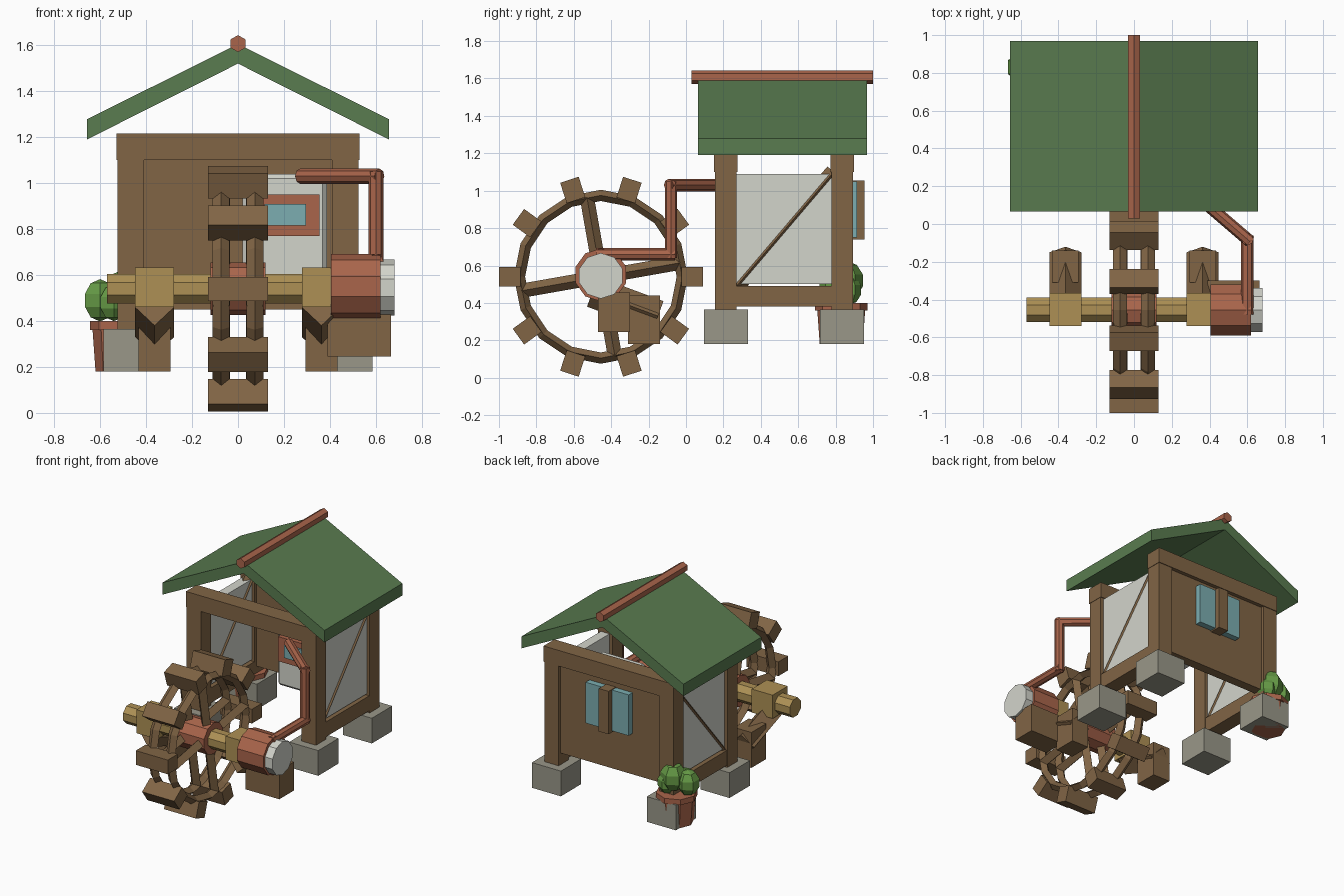
import bpy, bmesh
from math import pi, radians, cos, sin
from mathutils import Vector, Matrix

if "Cube" in bpy.data.objects:
    bpy.data.objects.remove(bpy.data.objects["Cube"])


def mat(name, r, g, b):
    m = bpy.data.materials.new(name)
    m.diffuse_color = (r, g, b, 1)
    m.use_nodes = True
    m.node_tree.nodes["Principled BSDF"].inputs["Base Color"].default_value = m.diffuse_color
    return m


WOOD = mat("wood", 0.22, 0.13, 0.06)
BRASS = mat("pale_wood", 0.42, 0.28, 0.09)
RED = mat("terracotta", 0.40, 0.13, 0.07)
GREEN = mat("roof_green", 0.10, 0.20, 0.08)
LEAF = mat("leaf_green", 0.13, 0.32, 0.06)
GLASS = mat("glass", 0.20, 0.42, 0.44)
WHITE = mat("plaster", 0.65, 0.66, 0.60)
STONE = mat("stone", 0.32, 0.31, 0.25)


def finish(name, bm, m):
    bmesh.ops.recalc_face_normals(bm, faces=bm.faces[:])
    me = bpy.data.meshes.new(name)
    bm.to_mesh(me)
    bm.free()
    me.materials.append(m)
    ob = bpy.data.objects.new(name, me)
    bpy.context.collection.objects.link(ob)
    return ob


def box(name, x, y, z, m, bevel=0, pre=None):
    """Box from three (min, max) ranges; pre is an optional extra transform."""
    bm = bmesh.new()
    c = [(a + b) / 2 for a, b in (x, y, z)]
    s = [b - a for a, b in (x, y, z)]
    bmesh.ops.create_cube(bm, size=1, matrix=Matrix.Translation(c) @ Matrix.Diagonal((*s, 1)))
    if bevel:
        bmesh.ops.bevel(bm, geom=bm.edges[:], offset=bevel, segments=1, affect='EDGES')
    if pre:
        bm.transform(pre)
    return finish(name, bm, m)


def rod(name, a, b, r, n, m, r2=None, spin=0):
    """n-sided cylinder or cone from point a to point b."""
    a, b = Vector(a), Vector(b)
    d = b - a
    bm = bmesh.new()
    rot = d.to_track_quat('Z', 'Y').to_matrix().to_4x4()
    bmesh.ops.create_cone(bm, cap_ends=True, segments=n, radius1=r, radius2=r2 or r, depth=d.length,
                          matrix=Matrix.Translation((a + b) / 2) @ rot @ Matrix.Rotation(spin, 4, 'Z'))
    return finish(name, bm, m)


# --- hut frame: feet, posts, beams, side panels with braces
for sx in (-1, 1):
    px = sx * 0.467
    for py in (0.213, 0.835):
        box("stone_foot", (px - .118, px + .118), (py - .118, py + .118), (.18, .365), STONE)
        box("corner_post", (px - .058, px + .058), (py - .058, py + .058), (.365, 1.15), WOOD)
    box("side_sill", (px - .055, px + .055), (.157, .893), (.38, .49), WOOD)
    box("side_panel", (px - .035, px + .035), (.27, .78), (.50, 1.09), WHITE)
    rod("side_brace", (px, .27, .49), (px, .79, 1.10), .045, 4, WOOD)
for py in (0.213, 0.835):
    box("top_beam", (-.528, .528), (py - .063, py + .063), (1.10, 1.215), WOOD)

# --- back wall with window
box("back_wall", (-.42, .42), (.80, .87), (.45, 1.11), WOOD)
box("back_window", (-.175, .175), (.86, .915), (.75, 1.05), GLASS)
box("window_mullion", (-.04, .04), (.86, .955), (.74, 1.055), WOOD)

# --- gable roof from a profile, and its ridge cap
bm = bmesh.new()
prof = [(-.657, 1.19), (0, 1.52), (.657, 1.19), (.657, 1.278), (0, 1.605), (-.657, 1.278)]
f0 = [bm.verts.new((x, .065, z)) for x, z in prof]
f1 = [bm.verts.new((x, .968, z)) for x, z in prof]
for i in range(6):
    j = (i + 1) % 6
    bm.faces.new((f0[i], f0[j], f1[j], f1[i]))
for f in (f0, f1):
    for idx in ((0, 1, 4, 5), (1, 2, 3, 4)):
        bm.faces.new([f[i] for i in idx])
finish("roof", bm, GREEN)
rod("ridge_cap", (0, .03, 1.607), (0, 1.0, 1.607), .037, 6, RED)

# --- cabinet inside the hut
box("tank", (.02, .387), (.42, .75), (.57, 1.04), WHITE, bevel=.02)
box("tank_frame", (.055, .355), (.385, .43), (.77, .95), RED)
box("tank_gauge", (.115, .295), (.37, .40), (.815, .91), GLASS)

# --- potted plant at the back left corner
rod("plant_pot", (-.505, .83, .18), (-.505, .83, .39), .115, 8, RED, r2=.13)
rod("pot_rim", (-.505, .83, .36), (-.505, .83, .40), .14, 8, RED)
for x, y, z, r in ((-.60, .83, .49, .08), (-.50, .86, .52, .09), (-.46, .87, .47, .07),
                   (-.54, .78, .48, .07)):
    bm = bmesh.new()
    bmesh.ops.create_uvsphere(bm, u_segments=6, v_segments=5, radius=r,
                              matrix=Matrix.Translation((x, y, z)) @ Matrix.Diagonal((1, 1, 1.15, 1)))
    finish("plant_leaf", bm, LEAF)

# --- water wheel
CY, CZ = -.455, .54
wheel = Matrix.Translation((0, CY, CZ))
for i in range(10):
    box("paddle", (-.13, .13), (.43, .545), (-.052, .052), WOOD,
        pre=wheel @ Matrix.Rotation(i * pi / 5, 4, 'X'))
for x in (-.073, .073):
    # ring with diamond cross-section
    bm = bmesh.new()
    n = 16
    rows = []
    for i in range(n):
        a = 2 * pi * i / n
        rows.append([bm.verts.new((x + dx, CY + (.435 + dr) * cos(a), CZ + (.435 + dr) * sin(a)))
                     for dx, dr in ((.037, 0), (0, .03), (-.037, 0), (0, -.03))])
    for i in range(n):
        p, q = rows[i], rows[(i + 1) % n]
        for k in range(4):
            l = (k + 1) % 4
            bm.faces.new((p[k], p[l], q[l], q[k]))
    finish("wheel_ring", bm, WOOD)
    for k in range(4):
        a = radians(10 + 90 * k)
        rod("spoke", (x, CY + .08 * cos(a), CZ + .08 * sin(a)),
            (x, CY + .43 * cos(a), CZ + .43 * sin(a)), .038, 4, WOOD)
rod("wheel_hub", (-.12, CY, CZ), (.12, CY, CZ), .115, 10, RED)
rod("axle", (-.57, CY, CZ), (.60, CY, CZ), .07, 8, BRASS, spin=pi / 8)

# --- bearings and their supports
for sx in (-1, 1):
    x = sx * .363
    box("bearing", (x - .085, x + .085), (-.54, -.365), (.46, .632), BRASS)
    box("support_post", (x - .07, x + .07), (-.31, -.14), (.18, .44), WOOD)
    rod("support_strut", (x, -.50, .46), (x, -.15, .33), .085, 4, WOOD)

# --- generator on the axle end
rod("generator", (.405, CY, .55), (.62, CY, .55), .142, 10, RED)
rod("generator_cap", (.61, CY, .545), (.68, CY, .545), .122, 10, WHITE)
box("generator_base", (.39, .665), (-.47, -.30), (.245, .455), WOOD)

# --- pipe from generator into the hut
path = [(.60, -.46, .66), (.60, -.08, .66), (.60, -.08, 1.03), (.285, .19, 1.03)]
for a, b in zip(path, path[1:]):
    d = (Vector(b) - Vector(a)).normalized() * .02
    rod("pipe", Vector(a) - d, Vector(b) + d, .033, 8, RED)
